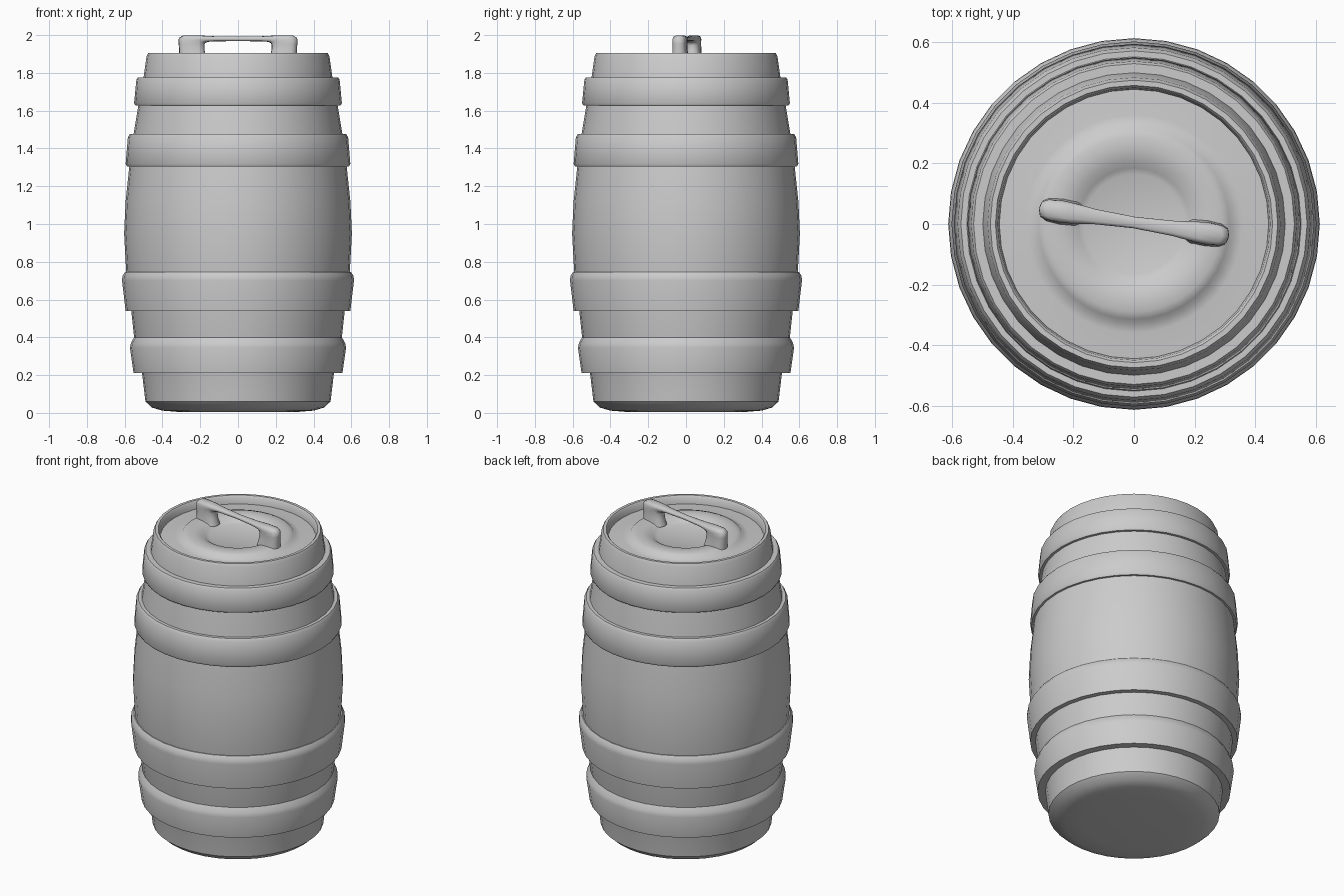
import bpy, bmesh, math

if "Cube" in bpy.data.objects:
    bpy.data.objects.remove(bpy.data.objects["Cube"])

SIDES = 36


def finish(name, bm, angle):
    bmesh.ops.remove_doubles(bm, verts=bm.verts, dist=1e-5)
    bmesh.ops.recalc_face_normals(bm, faces=bm.faces)
    mesh = bpy.data.meshes.new(name)
    bm.to_mesh(mesh)
    bm.free()
    obj = bpy.data.objects.new(name, mesh)
    bpy.context.collection.objects.link(obj)
    bpy.ops.object.select_all(action='DESELECT')
    obj.select_set(True)
    bpy.context.view_layer.objects.active = obj
    bpy.ops.object.shade_smooth_by_angle(angle=math.radians(angle))
    return obj


def lathe(name, profile, closed=False, angle=40):
    """Spin (radius, z) points around the z axis."""
    bm = bmesh.new()
    verts = [bm.verts.new((r, 0, z)) for r, z in profile]
    edges = [bm.edges.new(p) for p in zip(verts, verts[1:])]
    if closed:
        edges.append(bm.edges.new((verts[-1], verts[0])))
    bmesh.ops.spin(bm, geom=verts + edges, cent=(0, 0, 0), axis=(0, 0, 1),
                   angle=math.tau, steps=SIDES, use_merge=False)
    bmesh.ops.remove_doubles(bm, verts=bm.verts, dist=1e-5)
    bmesh.ops.dissolve_degenerate(bm, edges=bm.edges, dist=1e-5)
    return finish(name, bm, angle)


# Barrel body with rim
lathe("barrel_body", [
    (0, 0.004), (0.30, 0.004), (0.40, 0.012), (0.455, 0.028), (0.49, 0.06),
    (0.508, 0.21), (0.55, 0.40), (0.565, 0.54), (0.592, 0.745), (0.603, 0.95),
    (0.595, 1.12), (0.575, 1.31), (0.553, 1.475), (0.527, 1.63),
    (0.50, 1.775), (0.484, 1.888), (0.475, 1.905), (0.458, 1.905),
    (0.450, 1.895), (0.445, 1.855)])

# Lid with a raised ring and sunken centre
lathe("lid", [
    (0.447, 1.855), (0.42, 1.857), (0.36, 1.86), (0.33, 1.864), (0.315, 1.88),
    (0.29, 1.889), (0.25, 1.889), (0.21, 1.882), (0.185, 1.866),
    (0.165, 1.858), (0, 1.857)])

# Four hoops: outer outline from bottom to top, closed inside the body
hoops = {
    "bottom_hoop": [(0.49, 0.21), (0.553, 0.21), (0.572, 0.345),
                    (0.567, 0.37), (0.55, 0.40), (0.53, 0.40)],
    "lower_hoop": [(0.545, 0.54), (0.595, 0.54), (0.614, 0.70),
                   (0.612, 0.725), (0.598, 0.747), (0.57, 0.747)],
    "upper_hoop": [(0.555, 1.305), (0.588, 1.305), (0.595, 1.318),
                   (0.583, 1.46), (0.572, 1.477), (0.53, 1.477)],
    "top_hoop": [(0.51, 1.627), (0.543, 1.627), (0.55, 1.64),
                 (0.538, 1.765), (0.53, 1.776), (0.48, 1.776)],
}
for hoop, outline in hoops.items():
    lathe(hoop, outline, closed=True)

# Handle: half-arch sections as (outer x, z), (inner x, z), half width; mirrored
half = [
    ((0.315, 1.87), (0.165, 1.87), 0.045),
    ((0.315, 1.915), (0.178, 1.915), 0.038),
    ((0.318, 1.955), (0.180, 1.945), 0.036),
    ((0.317, 1.985), (0.177, 1.957), 0.037),
    ((0.295, 1.998), (0.168, 1.962), 0.036),
    ((0.22, 1.999), (0.155, 1.965), 0.032),
    ((0.13, 1.994), (0.13, 1.967), 0.025),
    ((0.0, 1.992), (0.0, 1.968), 0.019),
]
sections = half + [((-a[0], a[1]), (-b[0], b[1]), w)
                   for a, b, w in reversed(half[:-1])]
tilt = math.radians(-8.5)
bm = bmesh.new()
rings = []
N = 12
for (ox, oz), (ix, iz), w in sections:
    ring = []
    for i in range(N):
        c, s = math.cos(math.tau * i / N), math.sin(math.tau * i / N)
        c = math.copysign(abs(c) ** 0.7, c)
        s = math.copysign(abs(s) ** 0.7, s)
        x = (ox + ix) / 2 + c * (ox - ix) / 2
        z = (oz + iz) / 2 + c * (oz - iz) / 2
        y = s * w
        ring.append(bm.verts.new((x * math.cos(tilt) - y * math.sin(tilt),
                                  x * math.sin(tilt) + y * math.cos(tilt) + 0.005, z)))
    rings.append(ring)
for a, b in zip(rings, rings[1:]):
    for i in range(N):
        j = (i + 1) % N
        bm.faces.new((a[i], a[j], b[j], b[i]))
bm.faces.new(rings[0])
bm.faces.new(rings[-1])
finish("lid_handle", bm, 60)
